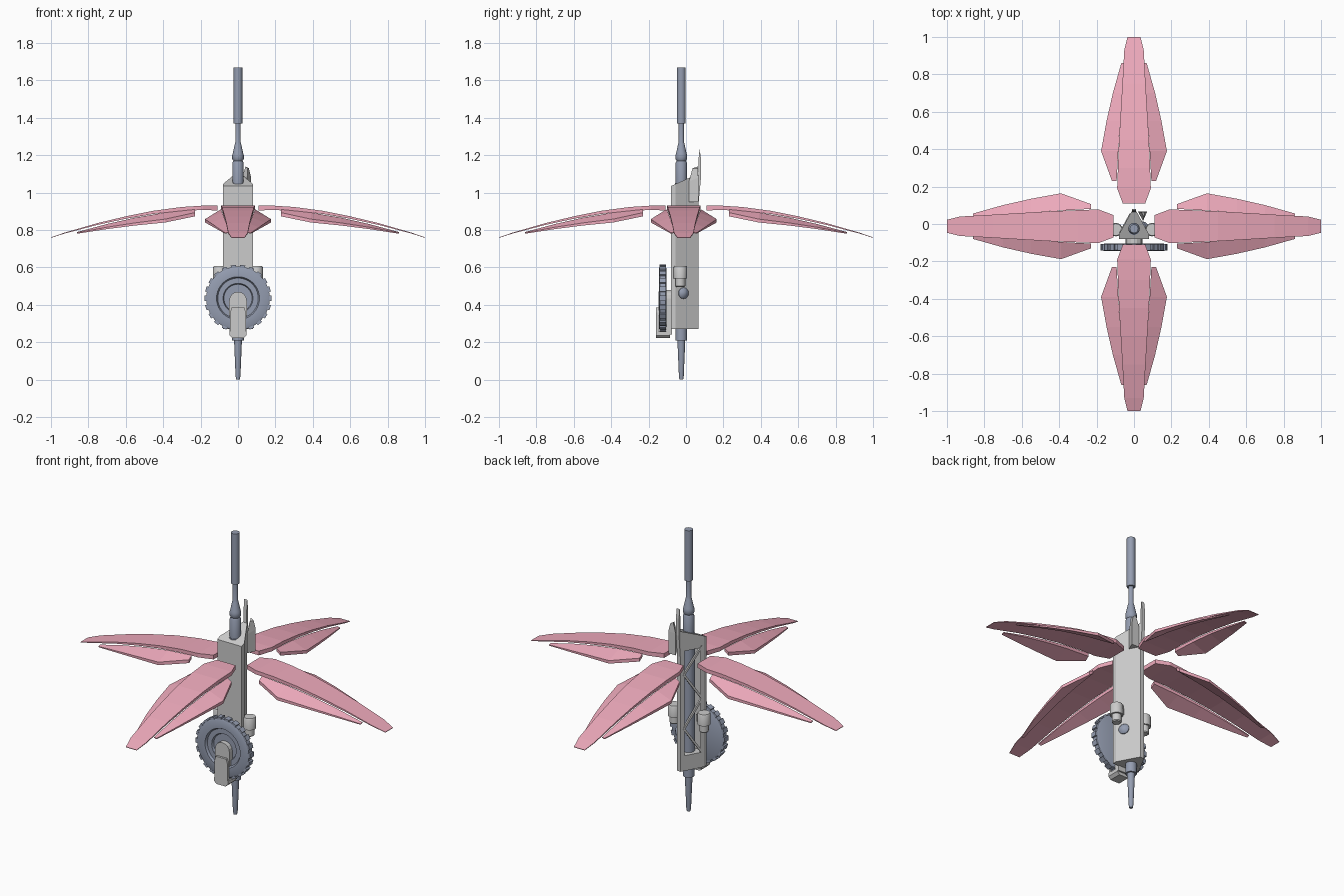
import bpy, bmesh, math
from mathutils import Matrix, Vector

if "Cube" in bpy.data.objects:
    bpy.data.objects.remove(bpy.data.objects["Cube"])


def material(name, rgb):
    m = bpy.data.materials.new(name)
    m.diffuse_color = (*rgb, 1)
    m.use_nodes = True
    m.node_tree.nodes["Principled BSDF"].inputs["Base Color"].default_value = m.diffuse_color
    return m


PINK = material("petal_pink", (0.85, 0.40, 0.50))
SLATE = material("slate", (0.30, 0.34, 0.44))


def finish(name, bm, mat=None, smooth=False):
    bmesh.ops.recalc_face_normals(bm, faces=bm.faces)
    me = bpy.data.meshes.new(name)
    bm.to_mesh(me)
    bm.free()
    ob = bpy.data.objects.new(name, me)
    bpy.context.collection.objects.link(ob)
    if mat:
        me.materials.append(mat)
    if smooth:
        bpy.ops.object.select_all(action='DESELECT')
        ob.select_set(True)
        bpy.context.view_layer.objects.active = ob
        bpy.ops.object.shade_smooth_by_angle(angle=math.radians(35))
    return ob


def loft(name, rings, mat=None, matrix=None, smooth=False):
    """Skin a list of equal-length closed rings and cap both ends."""
    bm = bmesh.new()
    vs = [[bm.verts.new(p) for p in r] for r in rings]
    n = len(vs[0])
    for a, b in zip(vs, vs[1:]):
        for i in range(n):
            j = (i + 1) % n
            bm.faces.new((a[i], a[j], b[j], b[i]))
    bm.faces.new(vs[0])
    bm.faces.new(vs[-1])
    if matrix:
        bm.transform(matrix)
    return finish(name, bm, mat, smooth)


def lathe(name, profile, mat=None, matrix=None, n=20):
    rings = [[(r * math.cos(2 * math.pi * i / n), r * math.sin(2 * math.pi * i / n), z)
              for i in range(n)] for r, z in profile]
    return loft(name, rings, mat, matrix, True)


def prism(name, pts, z0, z1, mat=None, matrix=None):
    return loft(name, [[(x, y, z) for x, y in pts] for z in (z0, z1)], mat, matrix)


def box(name, x, y, z, mat=None, matrix=None):
    return prism(name, [(x[0], y[0]), (x[1], y[0]), (x[1], y[1]), (x[0], y[1])],
                 z[0], z[1], mat, matrix)


def bar(name, a, b, w):
    a, b = Vector(a), Vector(b)
    q = (b - a).to_track_quat('Z', 'Y').to_matrix().to_4x4()
    return box(name, (-w, w), (-w, w), (0, (b - a).length), None, Matrix.Translation(a) @ q)


# central pole with lower spike and upper grip
PY = -0.025
lathe("pole", [(.010, 0), (.013, .02), (.021, .21), (.031, .21), (.031, .30), (.034, .30),
               (.034, 1.05), (.030, 1.05), (.030, 1.16), (.025, 1.17), (.031, 1.18),
               (.031, 1.20), (.028, 1.21), (.017, 1.26), (.014, 1.27), (.014, 1.37),
               (.023, 1.37), (.023, 1.67)], SLATE, Matrix.Translation((0, PY, 0)))

# triangular housing: front and right walls, open on the back left
def roof(y):
    return 1.035 + (y + .08) * .45

outline = [(-.08, -.08), (.08, -.08), (.08, -.055), (.013, .068), (-.013, .068), (-.08, -.055)]
walls = [(-.08, -.08), (.08, -.08), (.08, -.055), (.013, .068), (-.013, .068), (-.024, .048),
         (0, .04), (.06, -.064), (-.06, -.064), (-.07, -.037), (-.08, -.055)]
prism("housing_walls", walls, .27, 1.0)
prism("housing_base", outline, .27, .36)
loft("housing_cap", [[(x, y, .98) for x, y in outline],
                     [(x, y, roof(y)) for x, y in outline]])

# zigzag struts across the open side
zs = [.36, .52, .68, .84, .99]
for i in range(4):
    ends = [(-.072, -.045), (-.02, .05)]
    p, q = ends[i % 2], ends[(i + 1) % 2]
    bar(f"strut_{i}", (*p, zs[i]), (*q, zs[i + 1]), .006)

# rear spike and side fin
to_side = Matrix(((0, 0, 1, 0), (1, 0, 0, 0), (0, 1, 0, 0), (0, 0, 0, 1)))
prism("rear_spike", [(.06, .95), (.068, .95), (.08, 1.08), (.08, 1.18), (.073, 1.235),
                     (.068, 1.19)], -.010, .010, None, to_side)
fin = [(.022, .066), (.07, .066), (.048, .016)]
loft("side_fin", [[(x, y, .95) for x, y in fin],
                  [(x, y, 1.06 + (y - .016) * .4) for x, y in fin],
                  [(.04, .063, 1.14), (.058, .063, 1.13), (.052, .035, 1.13)]])

# wheel: tyre, recessed hub and treads
face_front = Matrix.Translation((0, 0, .435)) @ Matrix.Rotation(math.pi / 2, 4, 'X')
lathe("wheel", [(.01, .105), (.16, .105), (.17, .11), (.17, .14), (.16, .145), (.115, .145),
                (.108, .132), (.08, .132), (.075, .12), (.01, .12)], SLATE, face_front, 40)
for i in range(22):
    m = face_front @ Matrix.Rotation(2 * math.pi * i / 22, 4, 'Z')
    box(f"tread_{i}", (.165, .179), (-.014, .014), (.107, .143), SLATE, m)

# wheel arm with rounded top, foot and rear bracket
to_front = Matrix.Rotation(math.pi / 2, 4, 'X')
def arch(w, z0, ztop):
    return [(-w, z0), (w, z0)] + [(w * math.cos(a * math.pi / 8), ztop - w + w * math.sin(a * math.pi / 8))
                                 for a in range(9)]

prism("arm_upper", arch(.047, .34, .47), .115, .147, None, to_front)
prism("arm_lower", [(-.03, .225), (.03, .225), (.042, .24), (.042, .36), (.034, .385),
                    (-.034, .385), (-.042, .36), (-.042, .24)], .146, .16, None, to_front)
prism("arm_foot", [(-.03, .222), (.03, .222), (.046, .237), (.046, .258),
                   (-.046, .258), (-.046, .237)], .085, .16, None, to_front)
prism("rear_bracket", arch(.045, .24, .48), .075, .106, None, to_front)

# side canisters with brackets
for s, side in ((-1, "left"), (1, "right")):
    lathe(f"{side}_canister", [(.022, .495), (.026, .50), (.026, .54), (.036, .54),
                               (.036, .60), (.032, .607)],
          None, Matrix.Translation((s * .097, -.03, 0)), 16)
    box(f"{side}_canister_bracket", sorted((s * .055, s * .09)), (-.045, -.015), (.55, .59))

# dark plug on the right wall
plug = Matrix.Translation((.055, -.018, .462)) @ Matrix.Rotation(math.radians(61), 4, 'Z') \
    @ Matrix.Rotation(math.pi / 2, 4, 'Y') @ Matrix.Rotation(math.pi / 2, 4, 'Z')
lathe("side_plug", [(.03, -.01), (.03, .008), (.02, .018), (.004, .022)], SLATE,
      Matrix.Translation((.055, -.016, .462)) @ Matrix.Rotation(math.radians(29), 4, 'Z')
      @ Matrix.Rotation(math.pi / 2, 4, 'Y'), 16)

# petals: rows of (distance, edge a, edge b, z at a, z at b, thickness)
main = [(.11, .06, .93), (.19, .09, .93), (.30, .086, .923), (.45, .08, .903),
        (.60, .071, .873), (.75, .062, .837), (.93, .052, .785), (1.0, .035, .761)]
main_rows = [(r, -w, w, z, z, .028 - .025 * r) for r, w, z in main]
side_rows = [(.23, .093, .118, .91, .893, .02), (.39, .084, .176, .893, .858, .018),
             (.55, .074, .147, .866, .838, .014), (.70, .063, .113, .832, .815, .010),
             (.86, .052, .068, .789, .785, .005)]


def petal(name, rows, matrix):
    rings = [[(r, a, za), (r, b, zb), (r, b, zb - t), (r, a, za - t)]
             for r, a, b, za, zb, t in rows]
    loft(name, rings, PINK, matrix)


for i, label in enumerate(("right", "back", "left", "front")):
    m = Matrix.Translation((0, -.012 if i % 2 == 0 else 0, 0)) @ Matrix.Rotation(i * math.pi / 2, 4, 'Z')
    petal(f"{label}_petal", main_rows, m)
    petal(f"{label}_petal_side_a", side_rows, m)
    petal(f"{label}_petal_side_b", side_rows, m @ Matrix.Scale(-1, 4, (0, 1, 0)))
